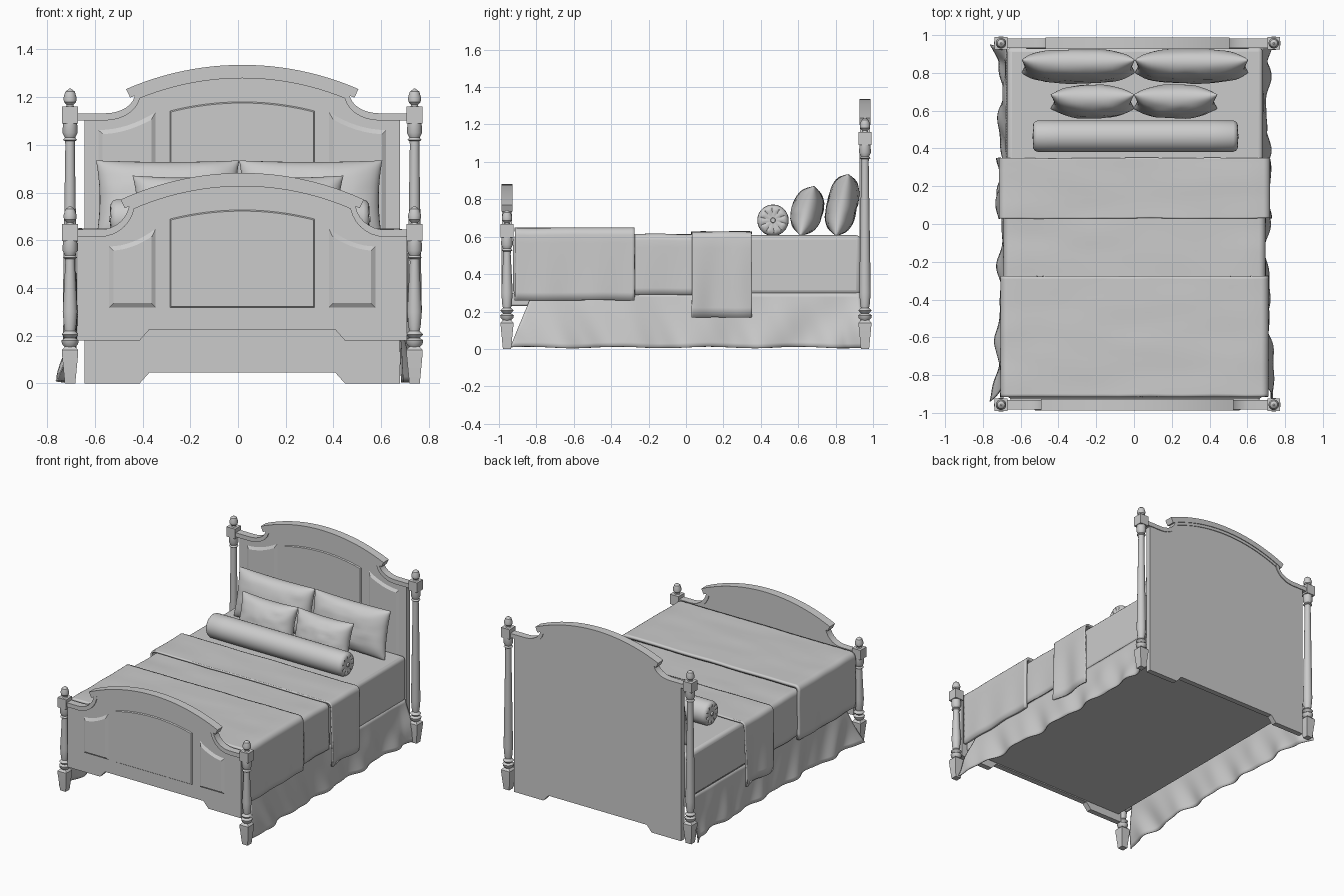
import bpy, bmesh, math
from math import sin, cos, pi, sqrt
from mathutils import Matrix, Vector, noise

if "Cube" in bpy.data.objects:
    bpy.data.objects.remove(bpy.data.objects["Cube"])

grey = bpy.data.materials.new("plain_grey")
grey.use_nodes = True
grey.diffuse_color = (0.6, 0.6, 0.6, 1)
grey.node_tree.nodes["Principled BSDF"].inputs["Base Color"].default_value = (0.6, 0.6, 0.6, 1)

CX = 0.018      # centre line of the wooden frame
POST_X = 0.722  # post distance from the centre line


def finish(name, bm, angle=0.6):
    bmesh.ops.recalc_face_normals(bm, faces=bm.faces)
    me = bpy.data.meshes.new(name)
    bm.to_mesh(me)
    bm.free()
    me.shade_smooth()
    me.set_sharp_from_angle(angle=angle)
    me.materials.append(grey)
    ob = bpy.data.objects.new(name, me)
    bpy.context.collection.objects.link(ob)
    return ob


def modifier(ob, kind, **settings):
    mod = ob.modifiers.new(kind.title(), kind)
    for key, value in settings.items():
        setattr(mod, key, value)


def prism(name, pts, y0, y1, rim=0):
    """Extrude an x-z outline along y; a rim slopes the far face inwards."""
    bm = bmesh.new()
    face = bm.faces.new([bm.verts.new((x + CX, y0, z)) for x, z in pts])
    out = bmesh.ops.extrude_face_region(bm, geom=[face])["geom"]
    far = [f for f in out if isinstance(f, bmesh.types.BMFace)]
    if rim:
        bm.normal_update()
        bmesh.ops.inset_region(bm, faces=far, thickness=rim, use_even_offset=True)
    bmesh.ops.translate(bm, vec=(0, y1 - y0, 0), verts=far[0].verts[:])
    return finish(name, bm, 0.3 if rim else 0.6)


def box(name, lo, hi, bevel):
    bm = bmesh.new()
    bmesh.ops.create_cube(bm, size=1)
    for v in bm.verts:
        v.co = [a + (c + 0.5) * (b - a) for a, b, c in zip(lo, hi, v.co)]
    modifier(finish(name, bm), "BEVEL", width=bevel, segments=3)


def lathe(bm, profile, sides, matrix):
    """Turn (radius, height) pairs; four sides give a square section."""
    grow = sqrt(2) if sides == 4 else 1
    rings = [[bm.verts.new(matrix @ Vector((r * grow * cos(a), r * grow * sin(a), h)))
              for a in [2 * pi * (i + 0.5) / sides for i in range(sides)]] for r, h in profile]
    for a, b in zip(rings, rings[1:]):
        for i in range(sides):
            j = (i + 1) % sides
            bm.faces.new((a[i], a[j], b[j], b[i]))
    bm.faces.new(rings[0])
    bm.faces.new(rings[-1])
    return rings


def grid(bm, rows):
    vs = [[bm.verts.new(p) for p in row] for row in rows]
    for a, b in zip(vs, vs[1:]):
        for i in range(len(a) - 1):
            bm.faces.new((a[i], a[i + 1], b[i + 1], b[i]))


# Posts: square foot, turned shaft, square block, acorn finial
def post(name, x, y, top):
    bm = bmesh.new()
    at = Matrix.Translation((x, y, 0))
    lathe(bm, [(0.022, 0), (0.034, 0.125), (0.034, 0.14), (0.02, 0.155)], 4, at)
    lathe(bm, [(0.034, top - 0.145), (0.034, top - 0.075)], 4, at)
    low = [(0.02, 0.15), (0.034, 0.165), (0.037, 0.18), (0.022, 0.19), (0.036, 0.205),
           (0.022, 0.22), (0.026, 0.24), (0.031, 0.3)]
    high = [(0.02, 0.235), (0.021, 0.22), (0.03, 0.215), (0.022, 0.205), (0.032, 0.185), (0.03, 0.14)]
    acorn = [(0.02, 0.08), (0.014, 0.068), (0.026, 0.055), (0.028, 0.038), (0.02, 0.012), (0.004, 0)]
    lathe(bm, low + [(r, top - d) for r, d in high], 20, at)
    lathe(bm, [(r, top - d) for r, d in acorn], 20, at)
    finish(name, bm)


for side, s in (("left", 1), ("right", -1)):
    post("front_post_" + side, CX + s * POST_X, -0.957, 0.742)
    post("rear_post_" + side, CX + s * POST_X, 0.957, 1.235)


# Head and foot boards share one outline with different shoulder drops
def arc(half, crest, n=24):
    radius = 1.22
    xs = [half - 2 * half * i / n for i in range(n + 1)]
    return [(x, crest - radius + sqrt(radius * radius - x * x)) for x in xs]


def cove(x, z, rx, rz, n=8):
    return [(x - rx * sin(pi / 2 * i / n), z - rz * cos(pi / 2 * i / n)) for i in range(n + 1)]


def mirrored(pts):
    return [(-x, z) for x, z in reversed(pts)]


def board(name, y, top, drop, reach, width, bottom, panel_low, panel_out):
    front, back = y - 0.018, y + 0.02
    shoulder = top - drop
    bend = reach + 0.088
    rise = drop - 0.12
    half = [(0.39, bottom + 0.045), (0.43, bottom), (width, bottom), (width, shoulder - 0.015)]
    half += cove(bend, shoulder + rise - 0.01, 0.135, rise + 0.005)
    prism(name, half + arc(reach - 0.05, top - 0.03) + mirrored(half), front, back)
    # Crown and the thin moulding below it
    for part, w, crest, t, d in (("crown", reach, top, 0.036, 0.03),
                                 ("crown_moulding", reach - 0.035, top - 0.034, 0.022, 0.025)):
        low = [(x * 0.965, z) for x, z in arc(w, crest - t)]
        prism(name + "_" + part, arc(w, crest) + low[::-1], y - d, y + d)
    # Shoulder mouldings and panels
    for side, s in (("left", 1), ("right", -1)):
        upper = [(POST_X, shoulder)] + cove(bend, shoulder + rise, 0.125, rise)
        lower = [(POST_X, shoulder - 0.03)] + cove(bend, shoulder + rise, 0.148, rise + 0.03)
        band = [(s * x, z) for x, z in upper + lower[::-1]]
        prism(name + "_shoulder_" + side, band, y - 0.026, y + 0.026)
        pts = [(0.363, panel_low), (panel_out, panel_low)]
        pts += [(panel_out - (panel_out - 0.363) * t / 8, shoulder - 0.07 + 0.075 * (t / 8) ** 2)
                for t in range(9)]
        prism(name + "_panel_" + side, [(s * x, z) for x, z in pts], front, front - 0.012, 0.018)
    crest = arc(0.303, top - 0.155)
    prism(name + "_panel_middle", [(-0.303, panel_low), (0.303, panel_low)] + crest,
          front, front - 0.007, 0.005)


board("headboard", 0.957, 1.335, 0.203, 0.487, 0.662, 0.0, 0.5, 0.603)
board("footboard", -0.957, 0.882, 0.238, 0.51, 0.69, 0.18, 0.318, 0.558)

# Box base and mattress
box("box_base", (-0.655, -0.94, 0.23), (0.665, 0.94, 0.3), 0.01)
box("mattress", (-0.672, -0.925, 0.29), (0.682, 0.935, 0.608), 0.025)


# Covers draped over the mattress
def drape(name, y0, y1, half, top, low, wave, thick):
    bm = bmesh.new()
    rad, n, rows = 0.03, 40, []
    side = [(half, low + (top - rad - low) * i / 8) for i in range(8)]
    bend = [(half - rad + rad * cos(a), top - rad + rad * sin(a)) for a in [pi / 2 * i / 5 for i in range(6)]]
    flat = [((half - rad) * (1 - i / 8), top) for i in range(1, 9)]
    section = side + bend + flat
    section += [(-x, z) for x, z in section[-2::-1]]
    for k in range(n + 1):
        y = y0 + (y1 - y0) * k / n
        row = []
        for x, z in section:
            fall = max(0, (top - rad - z) / (top - low))
            ripple = noise.noise((x * 4, y * 7, z * 2))
            s = 1 if x > 0 else -1
            row.append((x + 0.003 + s * fall * wave * (sin(y * 24 + s) + ripple),
                        y + 0.006 * noise.noise((x * 5, y, z * 5)), z + 0.004 * ripple))
        rows.append(row)
    grid(bm, rows)
    modifier(finish(name, bm, 0.9), "SOLIDIFY", thickness=thick, offset=0)


drape("folded_sheet", -0.3, 0.035, 0.688, 0.609, 0.29, 0.004, 0.01)
drape("throw_blanket", 0.03, 0.35, 0.712, 0.621, 0.17, 0.014, 0.012)
drape("duvet", -0.915, -0.275, 0.7, 0.638, 0.26, 0.004, 0.02)


# Gathered skirt hanging down each side, flaring at its corners
for side, s in (("left", 1), ("right", -1)):
    bm = bmesh.new()
    rows = []
    for k in range(121):
        t = k / 120
        row = []
        for i in range(13):
            d = i / 12
            y = -0.82 - 0.12 * d + t * (1.75 + 0.14 * d)
            folds = 0.014 * sin(12 * y + 5 * d * y + s) + 0.007 * sin(31 * y - 4 * d)
            flare = 0.06 * max(0, -y) ** 3 + 0.5 * max(0, y - 0.86)
            out = 0.674 + d * (0.032 + flare + folds)
            z = 0.3 - 0.292 * d + d * 0.004 * sin(13 * y)
            row.append((s * out, y, z))
        rows.append(row)
    grid(bm, rows)
    modifier(finish("bed_skirt_" + side, bm, 1.2), "SOLIDIFY", thickness=0.005, offset=0)


# Pillows: two bulging sheets joined at a pinched edge
def pillow(name, centre, w, h, thick, tilt, full, pinch):
    bm = bmesh.new()
    n = 24
    turn = Matrix.Translation(centre) @ Matrix.Rotation(-tilt, 4, "X")
    for s in (1, -1):
        rows = []
        for j in range(n + 1):
            v = sin(pi / 2 * (2 * j / n - 1))
            row = []
            for i in range(n + 1):
                u = sin(pi / 2 * (2 * i / n - 1))
                puff = max(0, (1 - abs(u) ** full) * (1 - abs(v) ** full)) ** 0.5
                crease = 1 + 0.08 * noise.noise((u * 3 + centre[0] * 9, v * 3, s))
                row.append(turn @ Vector((u * w * (1 - pinch * (1 - v * v)),
                                          s * thick * puff * crease,
                                          v * h * (1 - pinch * (1 - u * u)))))
            rows.append(row)
        grid(bm, rows)
    bmesh.ops.remove_doubles(bm, verts=bm.verts, dist=0.0005)
    finish(name, bm, 1.2)


for side, s in (("left", 1), ("right", -1)):
    pillow("large_pillow_" + side, (0.005 + s * 0.3, 0.835, 0.77), 0.3, 0.168, 0.08, 0.2, 3.2, 0.05)
    pillow("small_pillow_" + side, (s * 0.22, 0.648, 0.738), 0.222, 0.138, 0.083, 0.27, 2.4, 0.08)

# Bolster with rounded rims, pleated ends and buttons
bm = bmesh.new()
cap = [(0.012, -0.006), (0.014, 0.004), (0.03, 0.004), (0.052, -0.001), (0.066, 0.002),
       (0.077, 0.01), (0.083, 0.024)]
length = 1.085
profile = cap + [(0.084, length * i / 8) for i in range(1, 8)] + [(r, length - h) for r, h in cap[::-1]]
rings = lathe(bm, profile, 40, Matrix.Translation((-0.535, 0.465, 0.688)) @ Matrix.Rotation(pi / 2, 4, "Y"))
for ring, s in ((rings[3], 1), (rings[-4], -1)):
    for v in ring[::4]:
        v.co.x += s * 0.01
finish("bolster", bm, 0.8)
